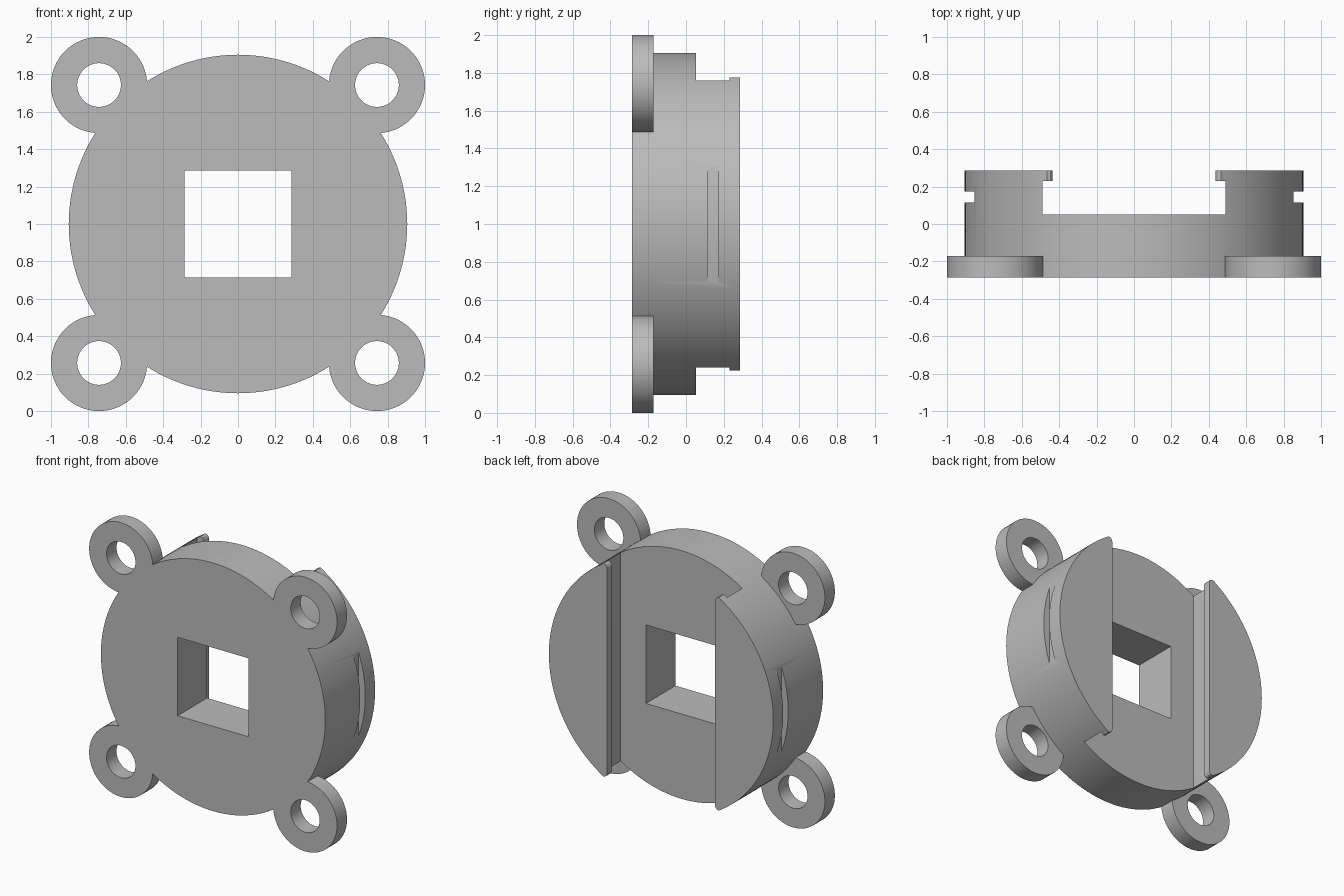
import bpy, bmesh, math

cube = bpy.data.objects.get("Cube")
if cube:
    bpy.data.objects.remove(cube, do_unlink=True)

MID = 1.0                  # height of the disc axis
FRONT, BACK = -0.287, 0.287
RADIUS = 0.905
LUG = 0.743                # lug offset from the axis

grey = bpy.data.materials.new("plain grey")
grey.use_nodes = True
colour = (0.5, 0.5, 0.5, 1)
grey.diffuse_color = colour
grey.node_tree.nodes["Principled BSDF"].inputs["Base Color"].default_value = colour


def extrude(name, outline, y0, y1):
    """Solid from an x-z outline (relative to the disc axis) between two depths."""
    bm = bmesh.new()
    face = bm.faces.new([bm.verts.new((x, y0, z + MID)) for x, z in outline])
    new = bmesh.ops.extrude_face_region(bm, geom=[face])["geom"]
    verts = [g for g in new if isinstance(g, bmesh.types.BMVert)]
    bmesh.ops.translate(bm, verts=verts, vec=(0, y1 - y0, 0))
    bmesh.ops.recalc_face_normals(bm, faces=bm.faces)
    mesh = bpy.data.meshes.new(name)
    bm.to_mesh(mesh)
    bm.free()
    mesh.materials.append(grey)
    obj = bpy.data.objects.new(name, mesh)
    bpy.context.collection.objects.link(obj)
    return obj


def circle(r, n, cx=0, cz=0):
    return [(cx + r * math.cos(math.tau * i / n), cz + r * math.sin(math.tau * i / n))
            for i in range(n)]


def rect(x0, x1, z):
    return [(x0, -z), (x1, -z), (x1, z), (x0, z)]


def combine(target, tool, operation):
    """Apply a boolean and remove the tool."""
    bpy.context.view_layer.objects.active = target
    mod = target.modifiers.new(operation, "BOOLEAN")
    mod.operation = operation
    mod.solver = "EXACT"
    mod.object = tool
    bpy.ops.object.modifier_apply(modifier=mod.name)
    bpy.data.objects.remove(tool, do_unlink=True)


# Round housing
housing = extrude("housing", circle(RADIUS, 128), FRONT, BACK)

# Wide channel across the back, leaving a raised block on each side
combine(housing, extrude("channel_cutter", rect(-0.49, 0.49, 1.2), 0.052, 0.23), "DIFFERENCE")

# Narrower mouth that leaves a lip with rounded tips on each block
quarter = [(0.435, 0.742), (0.438, 0.759), (0.448, 0.771), (0.467, 0.777),
           (0.6, 0.777), (0.6, 1.2)]
right = [(x, -z) for x, z in reversed(quarter)] + quarter
mouth = right + [(-x, z) for x, z in reversed(right)]
combine(housing, extrude("mouth_cutter", mouth, 0.2, 0.4), "DIFFERENCE")

# Square opening through the middle
combine(housing, extrude("opening_cutter", rect(-0.286, 0.286, 0.286), -0.5, 0.5), "DIFFERENCE")

# Flat-bottomed slot in each side
for side in (-1, 1):
    slot = rect(*sorted((side * 0.852, side * 1.1)), 0.4)
    combine(housing, extrude("slot_cutter", slot, 0.115, 0.173), "DIFFERENCE")

# Four corner lugs with screw holes
for sx in (-1, 1):
    for sz in (-1, 1):
        centre = (sx * LUG, sz * LUG)
        combine(housing, extrude("lug", circle(0.257, 64, *centre), FRONT, -0.172), "UNION")
        combine(housing, extrude("hole_cutter", circle(0.117, 48, *centre), -0.5, 0.5), "DIFFERENCE")

# Smooth round walls, sharp rims
bpy.ops.object.select_all(action="DESELECT")
housing.select_set(True)
bpy.context.view_layer.objects.active = housing
bpy.ops.object.shade_smooth_by_angle(angle=math.radians(30))
